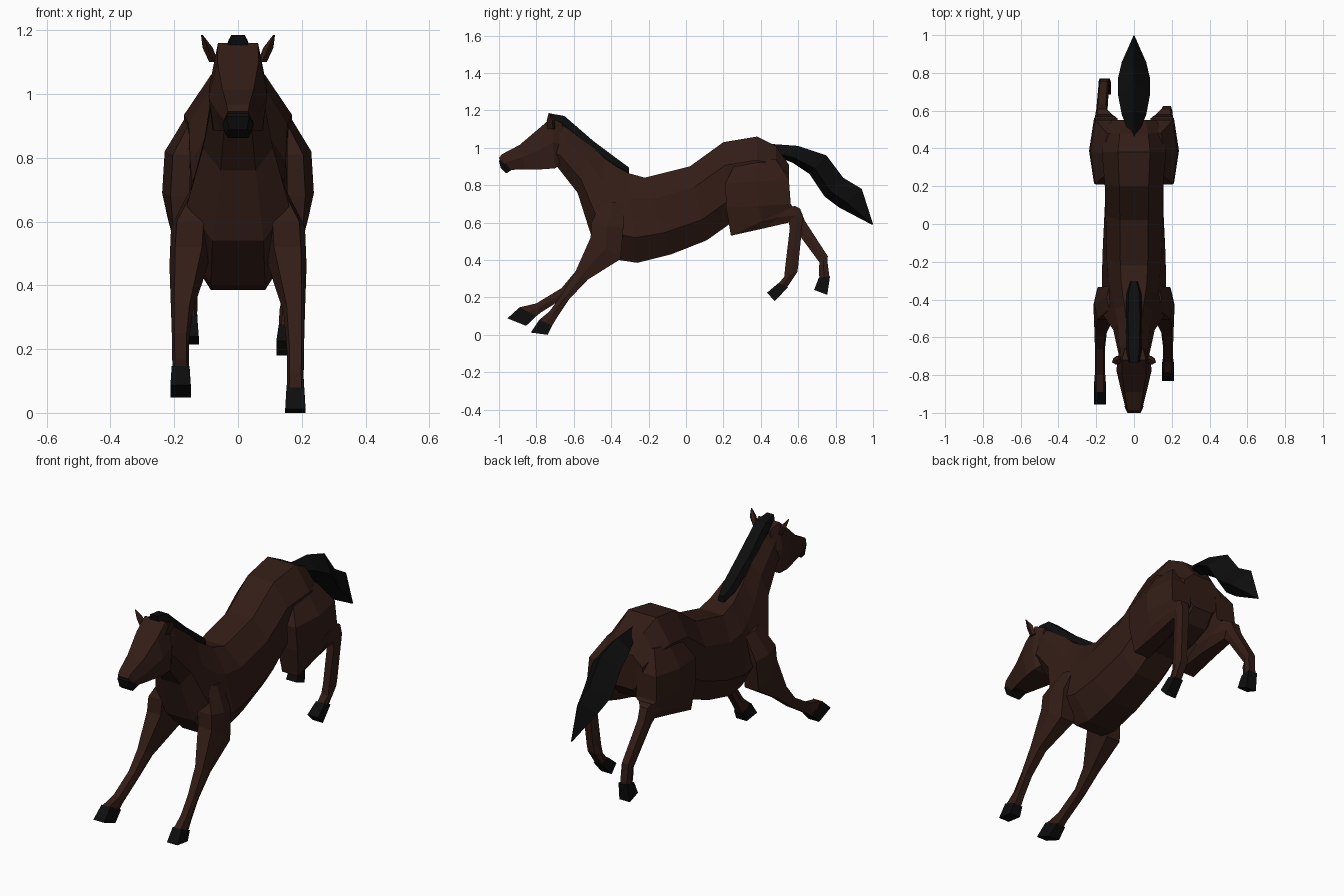
import bpy, bmesh


def material(name, rgb):
    m = bpy.data.materials.new(name)
    m.diffuse_color = (*rgb, 1)
    return m


COAT = material("brown_coat", (0.033, 0.012, 0.008))
BLACK = material("black_hair", (0.004, 0.004, 0.004))

# Cross-sections: (position from edge A to edge B, side offset, use width B)
OCT = [(0, -.5, 0), (0, .5, 0), (.28, 1, 0), (.72, 1, 1), (1, .5, 1), (1, -.5, 1), (.72, -1, 1), (.28, -1, 0)]
SKULL = [(0, -.7, 0), (0, .7, 0), (.5, 1, 0), (1, .8, 1), (1, -.8, 1), (.5, -1, 0)]
HEX = [(0, -.7, 0), (0, .7, 0), (.5, 1, 0), (1, .7, 0), (1, -.7, 0), (.5, -1, 0)]
BOX = [(0, -1, 0), (0, 1, 0), (1, 1, 0), (1, -1, 0)]
DIAMOND = [(0, 0, 0), (.7, 1, 0), (1, 0, 0), (.7, -1, 0)]


def loft(name, sections, ring, mat, side=1):
    """Section = (yA, zA, yB, zB, centre x, half width [, half width at B])."""
    bm = bmesh.new()
    loops = []
    for ya, za, yb, zb, x, *w in sections:
        loops.append([bm.verts.new((side * x + u * w[k if len(w) > 1 else 0],
                                    ya + (yb - ya) * t, za + (zb - za) * t))
                      for t, u, k in ring])
    n = len(ring)
    for p, q in zip(loops, loops[1:]):
        for i in range(n):
            j = (i + 1) % n
            bm.faces.new((p[i], p[j], q[j], q[i]))
    bm.faces.new(loops[0])
    bm.faces.new(loops[-1])
    bmesh.ops.recalc_face_normals(bm, faces=bm.faces)
    me = bpy.data.meshes.new(name)
    bm.to_mesh(me)
    bm.free()
    me.materials.append(mat)
    ob = bpy.data.objects.new(name, me)
    bpy.context.collection.objects.link(ob)
    return ob


# Torso and neck, rump to poll
loft("body", [
    (.55, .91, .55, .72, 0, .12, .12),
    (.48, 1.01, .49, .65, 0, .15, .14),
    (.38, 1.06, .38, .61, 0, .17, .15),
    (.20, 1.03, .23, .59, 0, .155, .15),
    (.02, .90, .11, .505, 0, .15, .155),
    (-.22, .84, -.08, .43, 0, .145, .165),
    (-.31, .865, -.26, .385, 0, .135, .17),
    (-.37, .90, -.36, .40, 0, .12, .17),
    (-.43, .94, -.51, .54, 0, .10, .16),
    (-.51, 1.01, -.58, .76, 0, .085, .11),
    (-.63, 1.11, -.69, .90, 0, .075, .085),
    (-.70, 1.15, -.73, .92, 0, .065, .075)], OCT, COAT)

# Head and muzzle
loft("head", [
    (-.66, 1.13, -.67, .91, 0, .07, .07),
    (-.72, 1.16, -.70, .89, 0, .09, .10),
    (-.79, 1.10, -.77, .885, 0, .092, .095),
    (-.89, 1.015, -.86, .885, 0, .07, .07),
    (-.985, .965, -.925, .885, 0, .05, .05),
    (-1.0, .945, -.945, .885, 0, .045, .05)], SKULL, COAT)
loft("muzzle", [
    (-.985, .955, -.90, .885, 0, .04, .045),
    (-1.0, .93, -.935, .88, 0, .05, .05),
    (-.99, .89, -.96, .863, 0, .04, .04)], SKULL, BLACK)

# Mane and tail
loft("mane", [
    (-.735, 1.185, -.72, 1.13, 0, .03),
    (-.65, 1.17, -.68, 1.10, 0, .042),
    (-.50, 1.04, -.53, .97, 0, .045),
    (-.36, .935, -.38, .87, 0, .04),
    (-.305, .895, -.305, .85, 0, .02)], HEX, BLACK)
loft("tail", [
    (.46, 1.02, .49, .95, 0, .025),
    (.60, 1.01, .57, .92, 0, .065),
    (.75, .96, .66, .86, 0, .085),
    (.84, .84, .74, .74, 0, .085),
    (.94, .78, .82, .68, 0, .065),
    (1.0, .592, .995, .588, 0, .003)], DIAMOND, BLACK)

# Upper limbs shared by both sides
shoulder = [
    (-.45, .72, -.33, .70, .10, .045),
    (-.505, .60, -.335, .57, .15, .06),
    (-.51, .52, -.35, .405, .155, .06),
    (-.59, .34, -.525, .295, .176, .034)]
thigh = [
    (.27, .93, .48, .94, .10, .06),
    (.21, .81, .55, .83, .145, .085),
    (.215, .68, .56, .70, .15, .088),
    (.24, .53, .57, .685, .15, .07),
    (.42, .57, .58, .69, .155, .055),
    (.55, .60, .61, .675, .17, .035)]

# Lower limbs, one pose per leg: (side, cannon and pastern, hoof)
front_poses = {
    "right": (1, [(-.665, .215, -.625, .19, .18, .027), (-.73, .125, -.685, .10, .18, .026),
                  (-.785, .08, -.715, .05, .18, .028)],
              [(-.785, .08, -.715, .05, .18, .028), (-.83, .012, -.74, 0, .18, .032)]),
    "left": (-1, [(-.665, .25, -.64, .205, .18, .027), (-.80, .168, -.775, .12, .18, .026),
                  (-.89, .147, -.80, .10, .18, .028)],
             [(-.89, .147, -.80, .10, .18, .028), (-.955, .088, -.855, .048, .18, .032)])}
hind_poses = {
    "right": (1, [(.555, .57, .625, .62, .175, .03), (.53, .36, .60, .37, .165, .027),
                  (.525, .31, .595, .335, .16, .03), (.495, .275, .543, .257, .155, .027)],
              [(.495, .277, .545, .255, .155, .027), (.433, .225, .475, .18, .152, .032)]),
    "left": (-1, [(.575, .575, .635, .61, .17, .03), (.715, .385, .758, .42, .16, .028),
                  (.71, .36, .757, .385, .157, .03), (.713, .303, .767, .31, .155, .027)],
             [(.71, .305, .77, .312, .155, .027), (.685, .24, .755, .214, .155, .032)])}

for end, top, poses in (("front", shoulder, front_poses), ("hind", thigh, hind_poses)):
    for label, (s, lower, hoof) in poses.items():
        loft(f"{end}_leg_{label}", top + lower, HEX, COAT, s)
        loft(f"{end}_hoof_{label}", hoof, BOX, BLACK, s)

# Ears
for label, s in (("right", 1), ("left", -1)):
    loft("ear_" + label, [
        (-.74, 1.10, -.70, 1.10, .076, .014),
        (-.745, 1.145, -.70, 1.145, .095, .016),
        (-.735, 1.185, -.73, 1.185, .113, .003)], DIAMOND, COAT, s)
